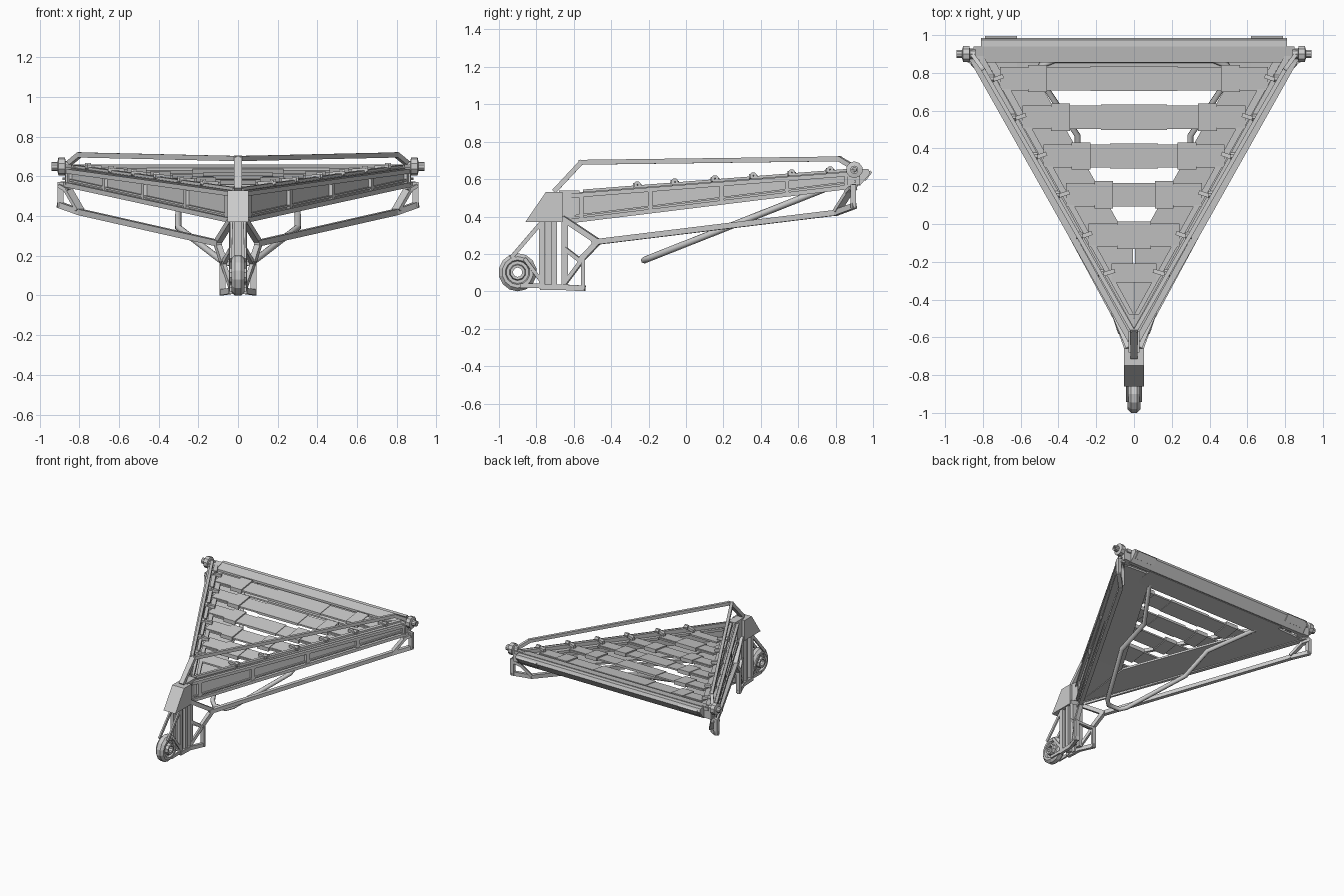
import bpy, bmesh, math
from mathutils import Vector, Matrix

if "Cube" in bpy.data.objects:
    bpy.data.objects.remove(bpy.data.objects["Cube"])


def obj(name, bm):
    bmesh.ops.recalc_face_normals(bm, faces=bm.faces)
    me = bpy.data.meshes.new(name)
    bm.to_mesh(me)
    bm.free()
    o = bpy.data.objects.new(name, me)
    bpy.context.collection.objects.link(o)
    return o


def mirror_x(o):
    m = o.modifiers.new("mirror", 'MIRROR')
    m.use_mirror_merge = False
    return o


def loft(name, rings, mirror=True):
    """Closed solid through a list of equal-length rings."""
    bm = bmesh.new()
    vs = [[bm.verts.new(p) for p in r] for r in rings]
    n = len(vs[0])
    for a, b in zip(vs, vs[1:]):
        for i in range(n):
            bm.faces.new((a[i], a[(i + 1) % n], b[(i + 1) % n], b[i]))
    bm.faces.new(vs[0])
    bm.faces.new(vs[-1][::-1])
    o = obj(name, bm)
    return mirror_x(o) if mirror else o


def prism(name, yz, x0, x1, mirror=False):
    return loft(name, [[(x, y, z) for y, z in yz] for x in (x0, x1)], mirror)


def beam(name, pts, w, h, mirror=True):
    """Rectangular bars along a path, one box per segment."""
    bm = bmesh.new()
    for a, b in zip(pts, pts[1:]):
        a, b = Vector(a), Vector(b)
        d = b - a
        rot = d.to_track_quat('Y', 'Z').to_matrix().to_4x4()
        mat = (Matrix.Translation((a + b) / 2) @ rot
               @ Matrix.Diagonal((w, d.length + h * 0.7, h, 1)))
        bmesh.ops.create_cube(bm, size=1, matrix=mat)
    o = obj(name, bm)
    return mirror_x(o) if mirror else o


def lathe(name, prof, y, z, n, mirror=False):
    """Closed (x, radius) profile turned around an x-parallel axis."""
    rings = []
    bm = bmesh.new()
    for k in range(n):
        t = 2 * math.pi * (k + 0.5) / n
        rings.append([bm.verts.new((x, y + r * math.cos(t), z + r * math.sin(t))) for x, r in prof])
    m = len(prof)
    for k in range(n):
        a, b = rings[k], rings[(k + 1) % n]
        for i in range(m):
            bm.faces.new((a[i], a[(i + 1) % m], b[(i + 1) % m], b[i]))
    o = obj(name, bm)
    return mirror_x(o) if mirror else o


def zb(y): return 0.37 + (y + 0.65) * 0.1226      # underside plane
def zt(y): return 0.53 + (y + 0.58) * 0.078       # rim plane
def edge(y, inset=0): return max(0, 0.5625 * (y + 0.68) - inset * 1.147)


def along(name, ys, sec):
    """Sweep (inset, height fraction, dz) section down the slanted side."""
    return loft(name, [[(edge(y, i), y, zb(y) + f * (zt(y) - zb(y)) + d) for i, f, d in sec] for y in ys])


# Triangular frame sides
E = (-0.62, 0.91)
along("side_wall", E, [(.02, 0, 0), (.02, 1, 0), (.045, 1, 0), (.045, 0, 0)])
along("top_rim_outer", E, [(0, 1, -.028), (0, 1, -.005), (.035, 1, -.005), (.035, 1, -.028)])
along("top_rim_inner", (-.55, .89), [(.045, 1, -.02), (.045, 1, .012), (.075, 1, .012), (.075, 1, -.02)])
along("inner_ledge", (-.48, .87), [(.075, 1, -.035), (.075, 1, -.015), (.115, 1, -.015), (.115, 1, -.035)])
along("bottom_rim", (-.66, .91), [(0, 0, -.01), (0, 0, .014), (.04, 0, .014), (.04, 0, -.01)])
along("middle_rim", (-.62, .91), [(.008, 0, .022), (.008, 0, .032), (.03, 0, .032), (.03, 0, .022)])
along("side_floor", (-.62, -.13, .88), [(.03, 0, -.005), (.03, 0, .01), (.265, 0, .02), (.265, 0, .005)])
for k, y in enumerate((-.56, -.19, .19, .54, .86)):
    along(f"wall_rib_{k}", (y - .012, y + .012), [(.006, 0, .01), (.006, 1, -.02), (.03, 1, -.02), (.03, 0, .01)])

# Rear beam
prism("rear_beam", [(.90, .565), (.93, .565), (.985, .63), (.975, .655), (.93, .655), (.90, .63)], -.81, .81)
prism("rear_top_plate", [(.855, .625), (.855, .642), (.94, .66), (.94, .635)], -.85, .85)
prism("rear_floor", [(.76, .545), (.76, .558), (.92, .585), (.92, .562)], -.62, .62)
prism("rear_pad", [(.945, .60), (.985, .645), (.995, .635), (.96, .59)], .62, .79, True)
prism("corner_block", [(.86, .56), (.86, .645), (.93, .66), (.93, .57)], .79, .87, True)
lathe("corner_roller", [(.84, .012), (.84, .025), (.868, .028), (.872, .045), (.905, .045),
                        (.91, .022), (.94, .022), (.94, .012)], .9, .65, 10, True)

# Cross slats with clamps and end pins
slats = ((.77, .71), (.565, .59), (.36, .48), (.155, .36), (-.06, .24), (-.26, .12))


def slat_part(name, y, half, x0, x1, lift, t, mirror):
    z = zt(y) - .012 + lift
    s = .14
    prism(name, [(y - half, z - half * s - t), (y - half, z - half * s),
                 (y + half, z + half * s), (y + half, z + half * s - t)], x0, x1, mirror)


for k, (y, e) in enumerate(slats):
    slat_part(f"slat_{k}", y, .05 if k == 5 else .062, -e, e, 0, .012, False)
    if k < 5:
        c = e - .2
        slat_part(f"slat_clamp_{k}", y, .072, c - .05, c + .05, .01, .03, True)
        slat_part(f"slat_tab_{k}", y, .055, c + .05, e, .006, .012, True)
        if c > .2:
            slat_part(f"slat_cover_{k}", y, .067, -c * .45, c * .45, .004, .018, False)
    x = edge(y)
    beam(f"slat_pin_{k}", [(e - .01, y + .01, zt(y) + .008), (x - .06, y - .01, zt(y) + .012)], .022, .022)
    lathe(f"slat_knob_{k}", [(x - .075, .004), (x - .075, .02), (x - .045, .02), (x - .045, .004)],
          y, zt(y) + .014, 8, True)

# Upper handrail
beam("handrail", [(.008, -.70, .54), (.01, -.56, .69), (.80, .82, .708), (.865, .91, .655)], .022, .026)

# Lower rail and its rear bracket
beam("lower_rail", [(.10, -.49, .263), (.795, .80, .42), (.895, .895, .455), (.895, .895, .56)], .03, .03)
beam("rail_bracket", [(.80, .81, .435), (.855, .87, .53), (.89, .89, .55)], .05, .018)
beam("rail_fork", [(.03, -.65, .385), (.105, -.47, .265), (.075, -.56, .17)], .03, .03)

# Front head and column
prism("head_block", [(-.86, .37), (-.75, .53), (-.66, .53), (-.66, .37)], -.052, .052)
prism("head_filler", [(-.68, .38), (-.68, .54), (-.57, .54), (-.57, .39)], -.03, .03)
prism("column_core", [(-.75, .02), (-.75, .39), (-.72, .39), (-.72, .02)], -.02, .02)
prism("column_rail", [(-.785, .015), (-.785, .38), (-.755, .38), (-.755, .015)], .018, .042, True)
prism("column_rail_rear", [(-.72, .015), (-.72, .38), (-.69, .38), (-.69, .015)], .018, .042, True)
prism("rear_post", [(-.665, .03), (-.665, .37), (-.63, .37), (-.63, .03)], .01, .045, True)

# Standing feet
beam("foot_leg", [(.078, -.55, .012), (.078, -.55, .165)], .03, .022)
beam("foot_base", [(.035, -.77, .022), (.04, -.66, .022), (.08, -.55, .016)], .022, .03)
beam("foot_brace", [(.035, -.65, .04), (.075, -.56, .16), (.035, -.65, .23)], .02, .022)
beam("foot_cross", [(-.08, -.55, .16), (.08, -.55, .16)], .02, .02, False)

# Front wheel and fork
half = [(.018, .026), (.018, .06), (.034, .066), (.034, .084), (.016, .102)]
lathe("wheel", half + [(-x, r) for x, r in half[::-1]], -.9, .102, 14)
beam("wheel_arm_upper", [(.036, -.93, .185), (.034, -.78, .36)], .012, .022)
beam("wheel_arm_lower", [(.036, -.88, .03), (.034, -.77, .03)], .012, .022)
beam("wheel_arm_brace", [(.038, -.86, .17), (.034, -.77, .05)], .01, .02)
lathe("wheel_hub", [(.016, .025), (.016, .045), (.042, .04), (.042, .025)], -.9, .102, 10, True)

# Swing-down tube loop under the frame
side = [(.42, .87), (.49, .84), (.50, .77), (.30, .47), (.30, .22), (.09, -.19), (.05, -.225)]
loop = side + [(-x, y) for x, y in side[::-1]]
cu = bpy.data.curves.new("support_loop", 'CURVE')
cu.dimensions = '3D'
cu.bevel_depth = .018
cu.bevel_resolution = 1
sp = cu.splines.new('POLY')
sp.points.add(len(loop) - 1)
for p, (x, y) in zip(sp.points, loop):
    p.co = (x, y, .255 + .395 * y, 1)
sp.use_cyclic_u = True
bpy.context.collection.objects.link(bpy.data.objects.new("support_loop", cu))
